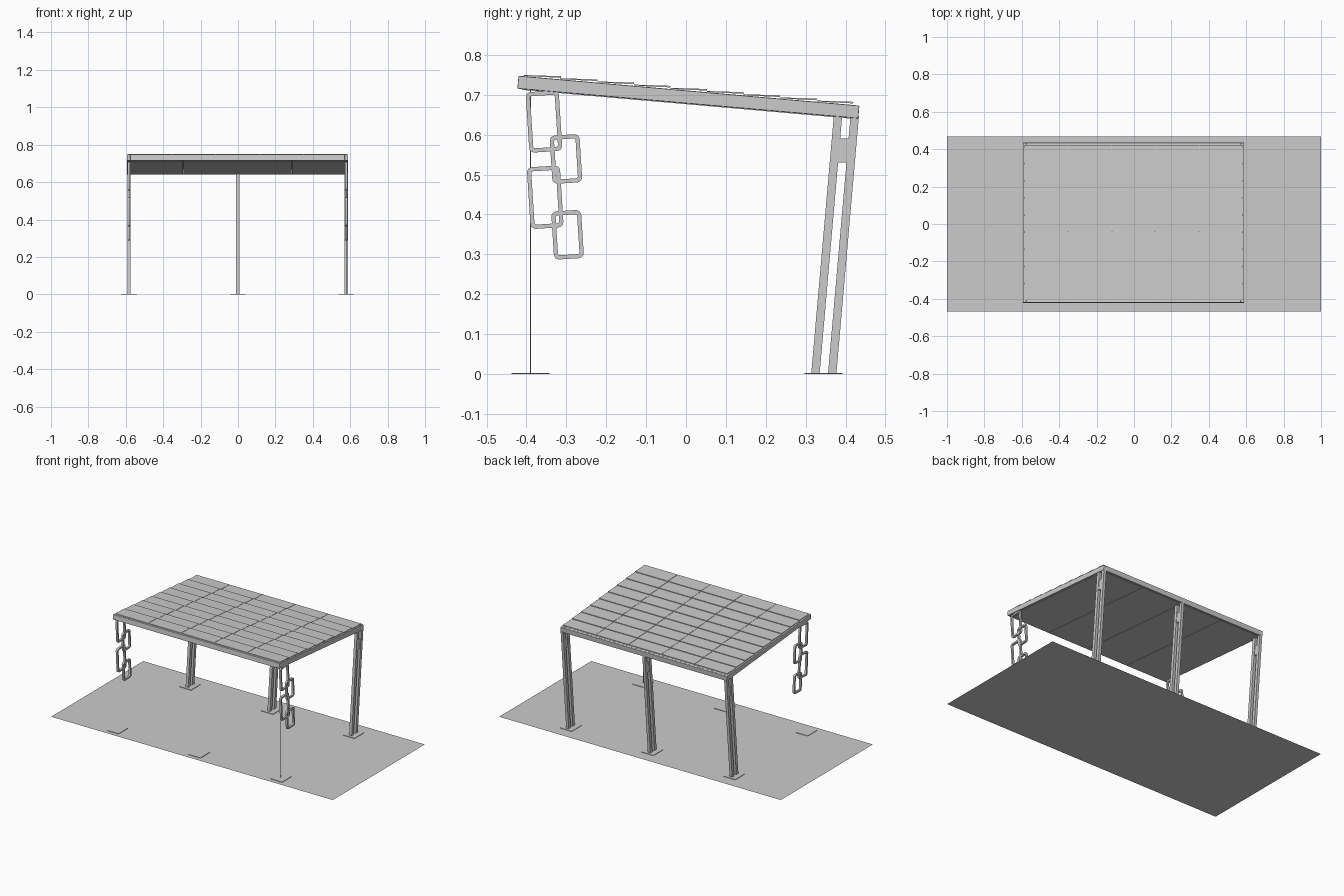
import bpy, bmesh, math
from mathutils import Matrix, Vector

if "Cube" in bpy.data.objects:
    bpy.data.objects.remove(bpy.data.objects["Cube"])

TILT = -math.radians(5.0)
CX = -0.0025
ROOF = Matrix.Translation((CX, 0.006, 0.694)) @ Matrix.Rotation(TILT, 4, 'X')
W, L, H = 1.183, 0.858, 0.032


def finish(name, bm, matrix=None, bevel=0):
    bmesh.ops.recalc_face_normals(bm, faces=bm.faces)
    me = bpy.data.meshes.new(name)
    bm.to_mesh(me)
    bm.free()
    ob = bpy.data.objects.new(name, me)
    bpy.context.collection.objects.link(ob)
    if matrix:
        ob.matrix_world = matrix
    if bevel:
        m = ob.modifiers.new("bevel", 'BEVEL')
        m.width, m.segments = bevel, 2
    return ob


def add_box(bm, x0, x1, y0, y1, z0, z1):
    m = Matrix.Translation(((x0+x1)/2, (y0+y1)/2, (z0+z1)/2)) @ Matrix.Diagonal((x1-x0, y1-y0, z1-z0, 1))
    bmesh.ops.create_cube(bm, size=1, matrix=m)


def box(name, *b, matrix=None, bevel=0):
    bm = bmesh.new()
    add_box(bm, *b)
    return finish(name, bm, matrix, bevel)


def side_prism(bm, pts, x0, x1):
    # y-z outline extruded along x
    f = bm.faces.new([bm.verts.new((x0, y, z)) for y, z in pts])
    r = bmesh.ops.extrude_face_region(bm, geom=[f])
    bmesh.ops.translate(bm, vec=(x1-x0, 0, 0),
                        verts=[v for v in r["geom"] if isinstance(v, bmesh.types.BMVert)])


# paved ground slab
bm = bmesh.new()
bmesh.ops.create_grid(bm, x_segments=1, y_segments=1, size=1, matrix=Matrix.Diagonal((1, 0.467, 1, 1)))
finish("ground_slab", bm)

# roof perimeter beams
T = 0.018
for s, n in ((-1, "left"), (1, "right")):
    a, b = sorted((s*W/2, s*(W/2-T)))
    box(f"roof_beam_{n}", a, b, -L/2, L/2, -H/2, H/2, matrix=ROOF, bevel=0.002)
for s, n in ((-1, "front"), (1, "back")):
    a, b = sorted((s*L/2, s*(L/2-T)))
    box(f"roof_beam_{n}", -W/2+T, W/2-T, a, b, -H/2, H/2, matrix=ROOF, bevel=0.002)

# deck under the slats
box("roof_deck", -W/2+.01, W/2-.01, -L/2+.01, L/2-.01, 0.012, 0.0165, matrix=ROOF)

# soffit panels in four bays
bm = bmesh.new()
bay = (W-0.02)/4
for i in range(4):
    x = -W/2+0.01+i*bay
    add_box(bm, x+.001, x+bay-.001, -L/2+.012, L/2-.012, -H/2-.002, -H/2+.002)
finish("soffit_panels", bm, ROOF)

# lapped roof slats, raised on the back edge of each row
ROWS, COLS = 9, 5
bm = bmesh.new()
dy, dx = (L-0.03)/ROWS, (W-0.012)/COLS
for r in range(ROWS):
    y = -L/2+0.014+r*dy
    for c in range(COLS):
        x = -W/2+0.006+c*dx
        side_prism(bm, [(y, .0168), (y+dy, .0205), (y+dy, .0245), (y, .0195)], x+.001, x+dx-.001)
finish("roof_slats", bm, ROOF)

# leaning twin back posts with spacers, and base plates
for n, x in (("left", -0.583), ("middle", -0.002), ("right", 0.578)):
    for k, y in (("front", 0.314), ("back", 0.356)):
        bm = bmesh.new()
        top = 0.65 if k == "front" else 0.646
        d = math.tan(-TILT)*top
        side_prism(bm, [(y, 0), (y+.021, 0), (y+.021+d, top), (y+d, top)], x-.009, x+.009)
        finish(f"back_post_{n}_{k}_bar", bm)
    bm = bmesh.new()
    side_prism(bm, [(.379, .53), (.403, .53), (.408, .59), (.384, .59)], x-.006, x+.006)
    finish(f"post_spacer_{n}", bm)
    box(f"back_base_plate_{n}", x-.042, x+.042, .297, .393, 0, .003)
    box(f"front_base_plate_{n}", x-.042, x+.042, -.438, -.342, 0, .003)


def rounded(w, h, r):
    out = []
    for i, (sx, sz) in enumerate(((1, 1), (-1, 1), (-1, -1), (1, -1))):
        for k in range(5):
            a = math.pi/2*(i+k/4)
            out.append((sx*(w/2-r)+r*math.cos(a), sz*(h/2-r)+r*math.sin(a)))
    return out


def link(name, x, y, z, w, h):
    # flat-bar rounded rectangular ring
    bm = bmesh.new()
    t, d = 0.0105, 0.0065
    rings = []
    for px, pts in ((-d, rounded(w, h, .013)), (d, rounded(w, h, .013)),
                    (d, rounded(w-2*t, h-2*t, .005)), (-d, rounded(w-2*t, h-2*t, .005))):
        rings.append([bm.verts.new((px, a, b)) for a, b in pts])
    n = len(rings[0])
    for i in range(4):
        p, q = rings[i], rings[(i+1) % 4]
        for j in range(n):
            bm.faces.new((p[j], p[(j+1) % n], q[(j+1) % n], q[j]))
    ob = finish(name, bm, Matrix.Translation((x, y, z)) @ Matrix.Rotation(math.radians(3.6), 4, 'X'))
    bpy.context.view_layer.objects.active = ob
    ob.select_set(True)
    bpy.ops.object.shade_smooth_by_angle(angle=math.radians(35))
    ob.select_set(False)


# hanging rain chains and their thin anchor cables
for n, x in (("left", -0.583), ("right", 0.578)):
    for i, (y, z, w, h) in enumerate(((-.356, .633, .083, .152), (-.301, .539, .075, .121),
                                      (-.353, .443, .083, .155), (-.297, .349, .075, .121))):
        link(f"rain_chain_{n}_link_{i+1}", x, y, z, w, h)
    bm = bmesh.new()
    bmesh.ops.create_cone(bm, cap_ends=True, segments=6, radius1=.0012, radius2=.0012, depth=.71,
                          matrix=Matrix.Translation((x, -.39, .357)))
    finish(f"anchor_cable_{n}", bm)
